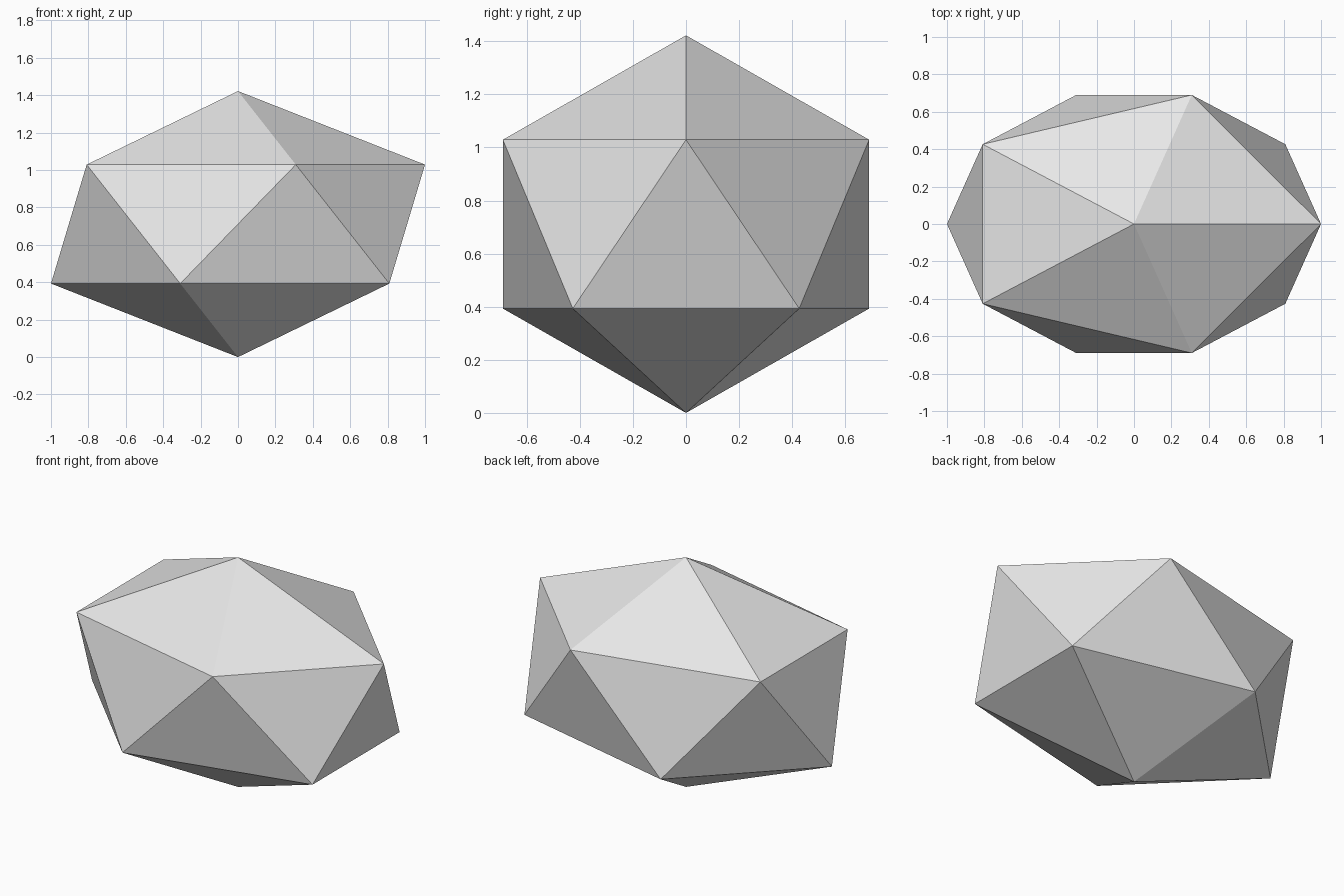
import bpy
import bmesh
from mathutils import Matrix

cube = bpy.data.objects.get("Cube")
if cube:
    bpy.data.objects.remove(cube, do_unlink=True)

# Plain grey stone
grey = bpy.data.materials.new("light_grey")
grey.use_nodes = True
colour = (0.8, 0.8, 0.8, 1.0)
grey.diffuse_color = colour
grey.node_tree.nodes["Principled BSDF"].inputs["Base Color"].default_value = colour

# Twenty-sided rock, flattened in depth and height
half_size = (1.118, 0.811, 0.711)
bm = bmesh.new()
bmesh.ops.create_icosphere(bm, subdivisions=1, radius=1.0,
                           matrix=Matrix.Diagonal((*half_size, 1.0)))
bmesh.ops.translate(bm, verts=bm.verts, vec=(0, 0, half_size[2]))
mesh = bpy.data.meshes.new("faceted_rock")
bm.to_mesh(mesh)
bm.free()
mesh.materials.append(grey)

rock = bpy.data.objects.new("faceted_rock", mesh)
bpy.context.collection.objects.link(rock)
